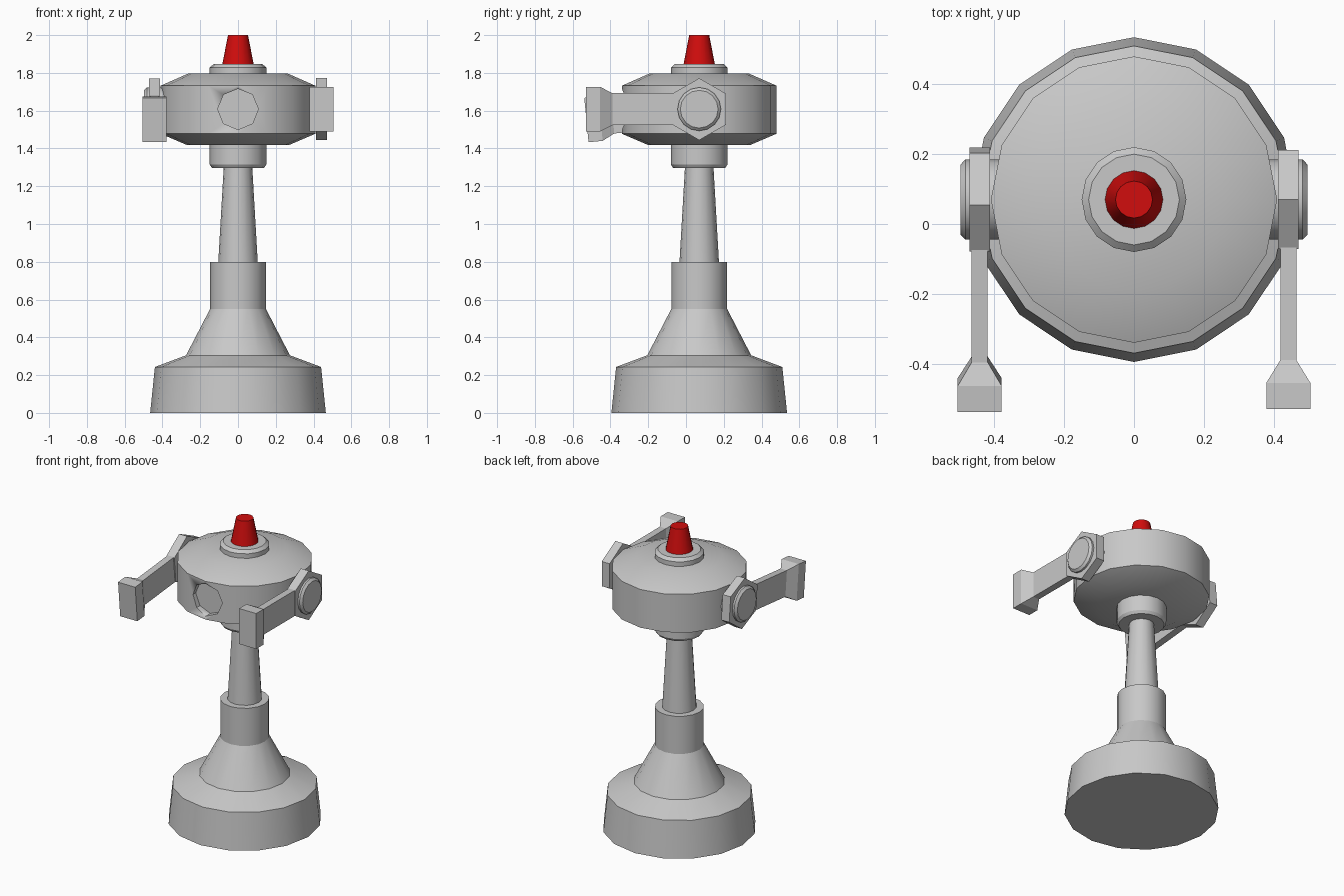
import bpy, bmesh, math
from mathutils import Matrix, Vector

if "Cube" in bpy.data.objects:
    bpy.data.objects.remove(bpy.data.objects["Cube"], do_unlink=True)

AXIS_Y = 0.07     # the column stands slightly behind the origin
HEAD_Z = 1.608    # height of the arm pivots and the front recess


def material(name, rgb):
    m = bpy.data.materials.new(name)
    m.use_nodes = True
    m.diffuse_color = (*rgb, 1)
    m.node_tree.nodes["Principled BSDF"].inputs["Base Color"].default_value = (*rgb, 1)
    return m


GREY = material("light grey", (0.58, 0.58, 0.58))
RED = material("red", (0.64, 0.004, 0.004))


def finish(name, bm, mat, matrix=None, smooth=True):
    """Turn a bmesh into a named, coloured object."""
    if matrix:
        bm.transform(matrix)
    bmesh.ops.recalc_face_normals(bm, faces=bm.faces)
    me = bpy.data.meshes.new(name)
    bm.to_mesh(me)
    bm.free()
    me.materials.append(mat)
    ob = bpy.data.objects.new(name, me)
    bpy.context.collection.objects.link(ob)
    bpy.ops.object.select_all(action='DESELECT')
    ob.select_set(True)
    bpy.context.view_layer.objects.active = ob
    if smooth:
        bpy.ops.object.shade_smooth_by_angle(angle=math.radians(25))
    return ob


def bridge(bm, rings):
    """Skin a row of equal vertex rings and cap both ends."""
    n = len(rings[0])
    for a, b in zip(rings, rings[1:]):
        for i in range(n):
            j = (i + 1) % n
            bm.faces.new((a[i], a[j], b[j], b[i]))
    bm.faces.new(rings[0])
    bm.faces.new(rings[-1])


def lathe(name, profile, mat=GREY, sides=16, matrix=None):
    """Turn a (radius, height) profile about z."""
    bm = bmesh.new()
    rings = [[bm.verts.new((r * math.cos(2 * math.pi * i / sides),
                            r * math.sin(2 * math.pi * i / sides), z))
              for i in range(sides)] for r, z in profile]
    bridge(bm, rings)
    return finish(name, bm, mat, matrix or Matrix.Translation((0, AXIS_Y, 0)))


# Column
lathe("base", [(0.465, 0), (0.44, 0.243), (0.275, 0.305),
               (0.148, 0.55), (0.148, 0.80)])
lathe("pole", [(0.105, 0.79), (0.075, 1.31)])
lathe("collar", [(0.138, 1.297), (0.15, 1.315), (0.15, 1.43)])

# Head with an octagonal recess in front
head = lathe("head", [(0.27, 1.418), (0.41, 1.478), (0.41, 1.732), (0.26, 1.798)])
cutter = lathe("recess_cutter", [(0.108, -0.3), (0.108, 0.05)], sides=8,
               matrix=Matrix.Translation((0, -0.34, HEAD_Z)) @ Matrix.Rotation(math.pi / 2, 4, 'X')
               @ Matrix.Translation((0, 0, 0.25)))
cutter.hide_render = True
mod = head.modifiers.new("recess", 'BOOLEAN')
mod.operation, mod.object, mod.solver = 'DIFFERENCE', cutter, 'EXACT'
bpy.ops.object.select_all(action='DESELECT')
bpy.context.view_layer.objects.active = head
head.select_set(True)
bpy.ops.object.modifier_move_to_index(modifier=mod.name, index=0)
bpy.ops.object.modifier_apply(modifier=mod.name)
bpy.data.objects.remove(cutter, do_unlink=True)

# Lamp on top
lathe("lamp_seat", [(0.15, 1.79), (0.15, 1.828), (0.13, 1.846), (0.1, 1.846)])
lathe("lamp", [(0.084, 1.84), (0.053, 2.0)], RED)


# Arms: a hexagonal pivot plate, a flat bar and a flared end block
def arm(name, side, tilt):
    place = (Matrix.Translation((side * 0.442, AXIS_Y, HEAD_Z))
             @ Matrix.Rotation(-tilt, 4, 'X'))
    bm = bmesh.new()
    rings = []
    for y, half_x, half_z in [(-0.10, 0.023, 0.085), (-0.46, 0.023, 0.085),
                              (-0.525, 0.063, 0.118), (-0.60, 0.063, 0.118)]:
        rings.append([bm.verts.new((sx * half_x, y, sz * half_z))
                      for sx, sz in [(-1, -1), (1, -1), (1, 1), (-1, 1)]])
    bridge(bm, rings)
    finish(name, bm, GREY, place, smooth=False)

    bm = bmesh.new()
    plate = [[bm.verts.new((x, 0.164 * math.sin(math.pi / 3 * i),
                            0.164 * math.cos(math.pi / 3 * i))) for i in range(6)]
             for x in (-0.029, 0.029)]
    bridge(bm, plate)
    finish(name + "_pivot_plate", bm, GREY, place, smooth=False)

    # Hub running from the head through the plate to a chamfered cap
    hub = Matrix.Translation((0, AXIS_Y, HEAD_Z)) @ Matrix.Rotation(side * math.pi / 2, 4, 'Y')
    lathe(name + "_hub", [(0.115, 0.33), (0.115, 0.483), (0.1, 0.497)], matrix=hub)


arm("left_arm", 1, 0)
arm("right_arm", -1, -math.radians(5.5))
